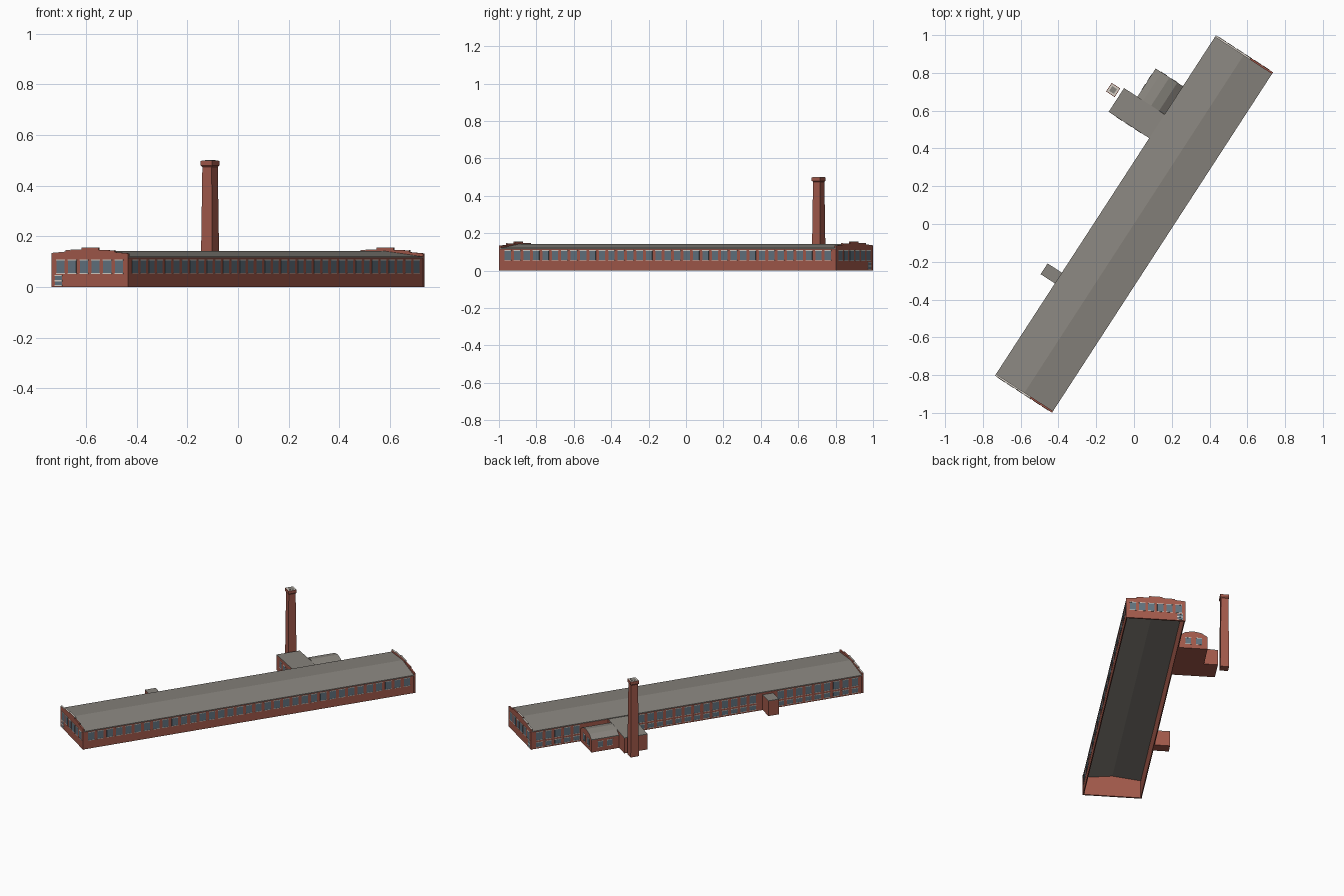
import bpy, bmesh, math

if "Cube" in bpy.data.objects:
    bpy.data.objects.remove(bpy.data.objects["Cube"])

ANGLE = math.radians(57)      # the long axis is turned in plan
HL, HW = 1.074, 0.18          # half length, half width of the hall


def material(name, rgb):
    m = bpy.data.materials.new(name)
    m.diffuse_color = (*rgb, 1)
    m.use_nodes = True
    m.node_tree.nodes["Principled BSDF"].inputs["Base Color"].default_value = m.diffuse_color
    return m


BRICK = material("brick", (0.36, 0.10, 0.07))
DARK = material("dark_brick", (0.16, 0.05, 0.04))
ROOF = material("roofing", (0.25, 0.235, 0.21))
GLASS = material("glass", (0.12, 0.17, 0.21))
STONE = material("stone", (0.66, 0.61, 0.55))


def finish(name, bm, mat):
    bmesh.ops.recalc_face_normals(bm, faces=bm.faces)
    me = bpy.data.meshes.new(name)
    bm.to_mesh(me)
    bm.free()
    me.materials.append(mat)
    ob = bpy.data.objects.new(name, me)
    ob.rotation_euler.z = ANGLE
    bpy.context.collection.objects.link(ob)
    return ob


def boxes(name, items, mat):
    """Each item is (x0, x1, y0, y1, z0, z1)."""
    bm = bmesh.new()
    for x0, x1, y0, y1, z0, z1 in items:
        vs = bmesh.ops.create_cube(bm, size=1)["verts"]
        for v in vs:
            v.co = ((x0 + x1) / 2 + v.co.x * (x1 - x0),
                    (y0 + y1) / 2 + v.co.y * (y1 - y0),
                    (z0 + z1) / 2 + v.co.z * (z1 - z0))
    return finish(name, bm, mat)


def prism(name, profile, x0, x1, mat):
    """Extrude a closed (y, z) profile along the hall axis."""
    bm = bmesh.new()
    a = [bm.verts.new((x0, y, z)) for y, z in profile]
    b = [bm.verts.new((x1, y, z)) for y, z in profile]
    bm.faces.new(a)
    bm.faces.new(b)
    for i in range(len(a)):
        j = (i + 1) % len(a)
        bm.faces.new((a[i], a[j], b[j], b[i]))
    return finish(name, bm, mat)


# Hall: thin side walls, open underneath, with a low gable roof
EAVE, RIDGE = 0.116, 0.142
W = HW - 0.003
boxes("side_walls", [(-HL, HL, *sorted((s * W, s * (W - 0.006))), 0, EAVE) for s in (-1, 1)], BRICK)
boxes("eaves_bands", [(-HL + .004, HL - .004, *sorted((s * W, s * HW)), 0.112, EAVE) for s in (-1, 1)], DARK)
prism("hall_roof", [(-HW, EAVE), (0, RIDGE - .004), (HW, EAVE), (HW, EAVE + .004), (0, RIDGE), (-HW, EAVE + .004)],
      -HL + .004, HL - .004, ROOF)

# Stepped end walls with stone coping
half = [(HW, 0.133), (0.115, 0.138), (0.115, 0.145), (0.04, 0.146), (0.04, 0.154)]
steps = half + [(-y, z) for y, z in reversed(half)]
for name, s in (("south", -1), ("north", 1)):
    x0, x1 = sorted((s * HL, s * (HL - 0.01)))
    prism(name + "_end_wall", [(-HW, 0), (HW, 0)] + steps, x0, x1, BRICK)
    bm = bmesh.new()
    for k in (0, 2, 4, 6, 8):
        (ya, za), (yb, zb) = (steps[4], steps[5]) if k == 4 else (steps[k - (k > 4)], steps[k + (k < 4)])
        vs = [bm.verts.new((x, y, z + dz)) for dz in (0, 0.002)
              for x, y, z in ((x0, ya, za), (x1, ya, za), (x1, yb, zb), (x0, yb, zb))]
        for f in ((0, 1, 2, 3), (4, 5, 6, 7), (0, 1, 5, 4), (1, 2, 6, 5), (2, 3, 7, 6), (3, 0, 4, 7)):
            bm.faces.new([vs[i] for i in f])
    finish(name + "_coping", bm, STONE)

# Windows: glass panes with stone lintels and sills, collected then built
panes, trims = [], []


def window(face, s, at, plane, z0, z1, w):
    """face 'x' or 'y' is the wall's normal axis, s its sign."""
    def slab(hw, depth, a, b):
        d = sorted((plane - s * 0.001, plane + s * depth))
        along = (at - hw, at + hw)
        return (*d, *along, a, b) if face == "x" else (*along, *d, a, b)
    panes.append(slab(w / 2, 0.001, z0, z1))
    trims.append(slab(w / 2 + .002, 0.002, z1, z1 + 0.004))
    trims.append(slab(w / 2 + .002, 0.002, z0 - 0.003, z0))


def covered(x):
    return 0.40 < x < 0.77 or -0.515 < x < -0.40


N, PITCH = 35, 0.06
for i in range(N):
    x = (i - (N - 1) / 2) * PITCH
    window("y", -1, x, -W, 0.056, 0.105, 0.04)
    if not covered(x):
        window("y", 1, x, W, 0.056, 0.105, 0.04)
        window("y", 1, x, W, 0.012, 0.038, 0.04)
for s in (-1, 1):
    for i in range(6):
        window("x", s, (i - 2.5) * 0.055, s * HL, 0.055, 0.105, 0.038)
    window("x", s, 0.147, s * HL, 0.028, 0.043, 0.032)
    window("x", s, 0.147, s * HL, 0.008, 0.022, 0.032)

# Arched-roof annex
AX0, AX1, AY1, AE = 0.575, 0.753, 0.352, 0.08
arc = [(W, AE), (0.215, 0.104), (0.265, 0.114), (0.315, 0.104), (AY1, AE)]
prism("arched_annex", [(W, 0)] + arc + [(AY1, 0)], AX0, AX1, BRICK)
prism("arched_annex_roof", arc + [(y, z + 0.004) for y, z in reversed(arc)], AX0, AX1, ROOF)
for y in (0.235, 0.30):
    window("x", 1, y, AX1, 0.03, 0.07, 0.034)
for x in (0.635, 0.695):
    window("y", 1, x, AY1, 0.03, 0.064, 0.034)

# Boiler house beside the chimney
BX0, BX1, BY1 = 0.425, 0.575, 0.436
prism("boiler_house", [(W, 0), (W, 0.112), (BY1, 0.098), (BY1, 0)], BX0, BX1, BRICK)
prism("boiler_house_roof", [(W, 0.112), (W, 0.116), (BY1, 0.102), (BY1, 0.098)], BX0, BX1, ROOF)
for y in (0.25, 0.31, 0.37):
    window("x", -1, y, BX0, 0.04, 0.08, 0.034)

# Small porch
boxes("porch", [(-0.492, -0.424, W, 0.27, 0, 0.097)], BRICK)
boxes("porch_roof", [(-0.492, -0.424, W, 0.27, 0.097, 0.101)], ROOF)

boxes("window_panes", panes, GLASS)
boxes("window_trims", trims, STONE)

# Tapered chimney with a cap and open flue
CX, CY = 0.535, 0.479


def square_stack(name, rings, mat, caps=True):
    bm = bmesh.new()
    loops = [[bm.verts.new((CX + a * h, CY + b * h, z)) for a, b in ((-1, -1), (1, -1), (1, 1), (-1, 1))]
             for h, z in rings]
    for p, q in zip(loops, loops[1:]):
        for i in range(4):
            bm.faces.new((p[i], p[(i + 1) % 4], q[(i + 1) % 4], q[i]))
    if caps:
        bm.faces.new(loops[0])
        bm.faces.new(loops[-1])
    return finish(name, bm, mat)


square_stack("chimney_shaft", [(0.0265, 0), (0.0255, 0.15), (0.022, 0.478)], BRICK)
square_stack("chimney_cap", [(0.022, 0.474), (0.027, 0.480), (0.027, 0.498)], BRICK)
square_stack("chimney_rim", [(0.024, 0.497), (0.024, 0.5)], STONE)
square_stack("chimney_flue", [(0.015, 0.498), (0.015, 0.501)], ROOF)
